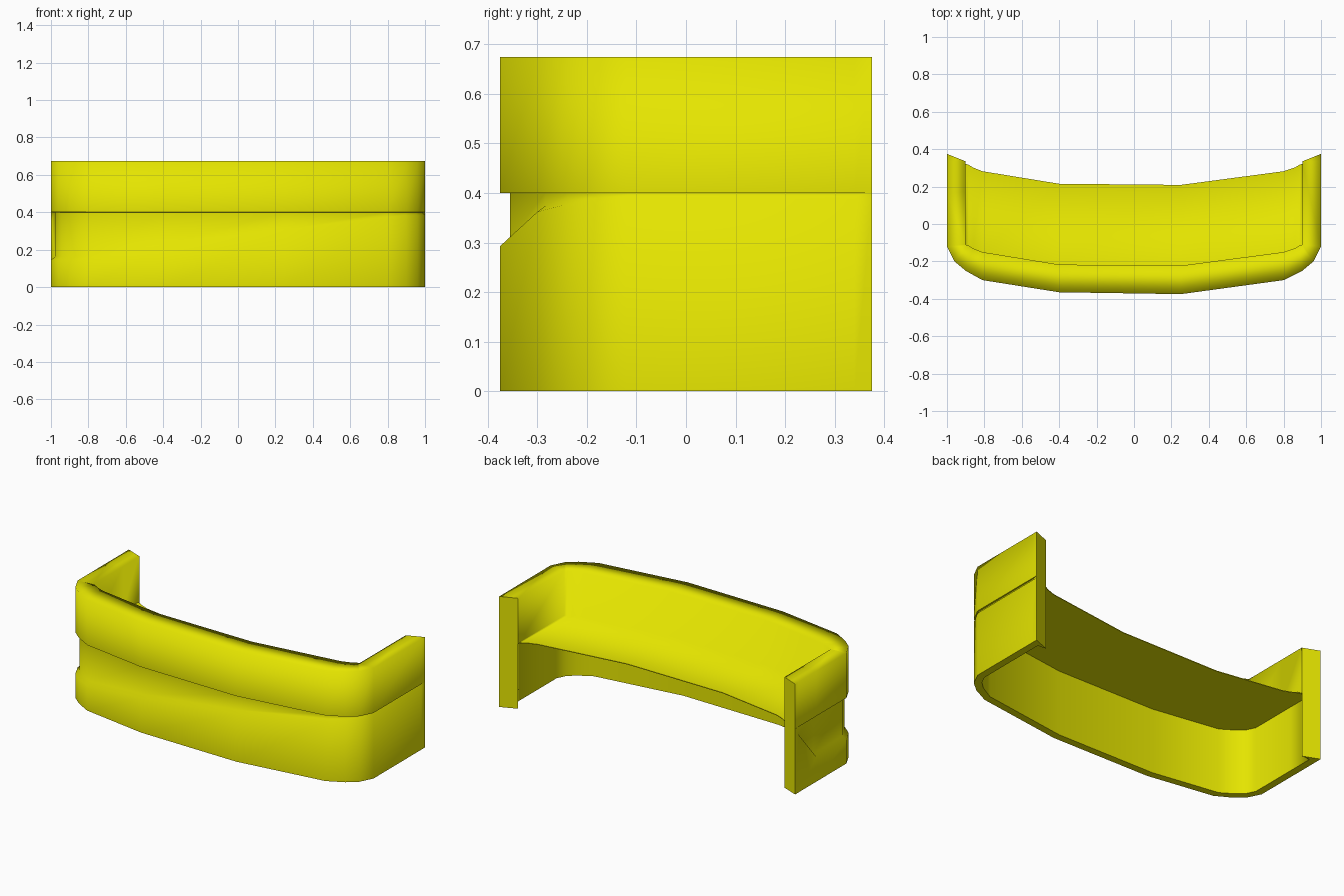
import bpy
import bmesh
from mathutils import Vector

if "Cube" in bpy.data.objects:
    bpy.data.objects.remove(bpy.data.objects["Cube"])

TOP, LEDGE, SKIN, SHELF = 0.675, 0.40, 0.045, 0.432

# Stations round the U: outer x, y, inner x, y, groove lower height, groove depth
stations = [
    (-1.00, 0.375, -0.90, 0.335, 0.385, 0.0),
    (-1.00, 0.34, -0.90, 0.325, 0.35, 0.004),
    (-1.00, 0.17, -0.90, 0.17, 0.15, 0.02),
    (-1.00, -0.12, -0.90, -0.11, 0.145, 0.025),
    (-0.96, -0.20, -0.885, -0.115, 0.145, 0.025),
    (-0.90, -0.25, -0.86, -0.13, 0.145, 0.025),
    (-0.81, -0.30, -0.81, -0.15, 0.155, 0.022),
    (-0.40, -0.365, -0.40, -0.217, 0.212, 0.02),
    (0.25, -0.375, 0.25, -0.223, 0.293, 0.02),
    (0.80, -0.30, 0.80, -0.15, 0.362, 0.016),
    (0.90, -0.25, 0.86, -0.13, 0.375, 0.012),
    (0.96, -0.20, 0.885, -0.115, 0.381, 0.01),
    (1.00, -0.12, 0.90, -0.11, 0.386, 0.01),
    (1.00, 0.34, 0.90, 0.325, 0.388, 0.008),
    (1.00, 0.375, 0.90, 0.335, 0.388, 0.0),
]

mat = bpy.data.materials.new("yellow")
mat.diffuse_color = (0.78, 0.78, 0.0, 1)
mat.use_nodes = True
mat.node_tree.nodes["Principled BSDF"].inputs["Base Color"].default_value = mat.diffuse_color

# One cross-section lofted round the U: grooved front, thick upper rim,
# shelf reaching back at mid height, thin hollow skirt below
bm = bmesh.new()
rings = []
last = len(stations) - 1
for idx, (ox, oy, ix, iy, low, depth) in enumerate(stations):
    o, i = Vector((ox, oy)), Vector((ix, iy))
    inward = (i - o).normalized()
    r = o + inward * depth
    step = min(low + depth * 0.75, LEDGE - 0.004)
    # The ends are solid flanges; elsewhere the skirt is thin
    t = i if idx in (0, last) else o + inward * SKIN
    # The shelf runs between the end walls only
    s = i + Vector((0, SHELF)) if iy < 0 else i
    section = [(o, 0), (o, low), (r, step), (r, LEDGE), (o, LEDGE + 0.0005),
               (o, TOP), (i, TOP), (i, LEDGE), (s, LEDGE),
               (s, LEDGE - 0.004), (t, LEDGE - 0.004), (t, 0)]
    rings.append([bm.verts.new((p.x, p.y, z)) for p, z in section])

n = len(rings[0])
for a, b in zip(rings, rings[1:]):
    for j in range(n):
        k = (j + 1) % n
        bm.faces.new((a[j], a[k], b[k], b[j])).smooth = True
caps = [bm.faces.new(rings[0][::-1]), bm.faces.new(rings[-1])]

# Crisp edges at the bottom rim, the overhang, the shelf lip and the two ends
for j in (0, 3, 4, 8, 9, 10, 11):
    for a, b in zip(rings, rings[1:]):
        bm.edges.get((a[j], b[j])).smooth = False
for cap in caps:
    for e in cap.edges:
        e.smooth = False
bmesh.ops.remove_doubles(bm, verts=bm.verts, dist=0.0003)

# Make the whole surface face outwards
if bm.calc_volume(signed=True) < 0:
    bmesh.ops.reverse_faces(bm, faces=bm.faces)

mesh = bpy.data.meshes.new("curved_shell")
bm.to_mesh(mesh)
bm.free()
mesh.materials.append(mat)
shell = bpy.data.objects.new("curved_shell", mesh)
bpy.context.collection.objects.link(shell)
